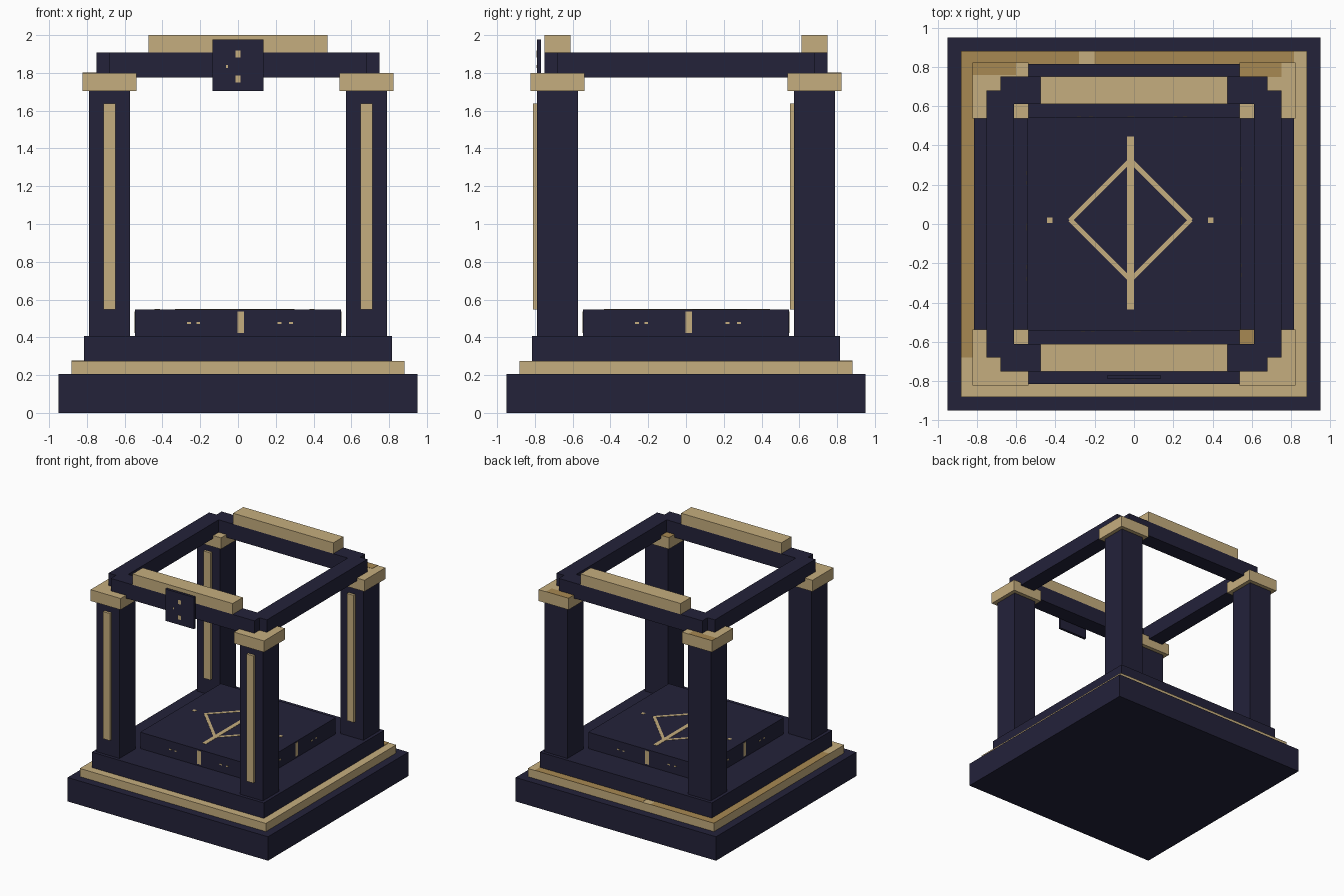
import bpy
from math import radians
from mathutils import Matrix, Vector

cube = bpy.data.objects.get("Cube")
if cube:
    bpy.data.objects.remove(cube, do_unlink=True)


def material(name, rgb):
    mat = bpy.data.materials.new(name)
    mat.use_nodes = True
    color = (*rgb, 1.0)
    mat.diffuse_color = color
    mat.node_tree.nodes["Principled BSDF"].inputs["Base Color"].default_value = color
    return mat


NAVY = material("midnight_navy", (0.017, 0.016, 0.042))
GOLD = material("pale_gold", (0.56, 0.42, 0.21))
BRONZE = material("aged_gold", (0.39, 0.25, 0.085))


def box(name, x, y, z, mat, angle=0, turn=0):
    """Box from (min, max) ranges; angle spins it in place, turn spins it about the z axis."""
    ranges = (x, y, z)
    centre = Vector([(a + b) / 2 for a, b in ranges])
    size = [b - a for a, b in ranges]
    bpy.ops.mesh.primitive_cube_add(size=1)
    obj = bpy.context.object
    obj.name = name
    matrix = (Matrix.Rotation(radians(turn), 4, "Z") @ Matrix.Translation(centre)
              @ Matrix.Rotation(radians(angle), 4, "Z") @ Matrix.Diagonal((*size, 1)))
    obj.data.transform(matrix)
    obj.data.materials.append(mat)
    return obj


def around(c, half):
    return (c - half, c + half)


# Stepped base and central altar
for name, half, z, mat in (
    ("base_slab", 0.95, (0, 0.205), NAVY),
    ("gold_tier", 0.882, (0.205, 0.275), GOLD),
    ("upper_step", 0.815, (0.275, 0.407), NAVY),
    ("altar", 0.545, (0.407, 0.547), NAVY),
):
    box(name, (-half, half), (-half, half), z, mat)

# Aged patches on the ledge of the gold tier
ledge = (0.274, 0.277)
box("ledge_patch_left", (-0.882, -0.815), (-0.68, 0.882), ledge, BRONZE)
box("ledge_patch_back", (-0.815, -0.28), (0.815, 0.882), ledge, BRONZE)
box("ledge_patch_back", (-0.2, 0.815), (0.815, 0.882), ledge, BRONZE)

# Pillars with front inlay strips and capitals
P = 0.68
for sx, side in ((-1, "right"), (1, "left")):
    for sy, end in ((-1, "front"), (1, "back")):
        x, y = sx * P, sy * P
        tag = f"{end}_{side}"
        box(f"pillar_{tag}", around(x, 0.108), around(y, 0.108), (0.407, 1.705), NAVY)
        box(f"inlay_{tag}", around(x, 0.032), (y - 0.13, y - 0.107), (0.547, 1.637), GOLD)
        box(f"capital_{tag}", around(x, 0.142), around(y, 0.142), (1.703, 1.8), GOLD)

# Aged patches on the capitals
cap_top = (1.799, 1.802)
box("capital_patch_back_left", (0.538, 0.75), (0.748, 0.822), cap_top, BRONZE)
box("capital_patch_back_right", (-0.822, -0.6), (0.76, 0.822), cap_top, BRONZE)
box("capital_patch_front_left", (0.538, 0.612), (-0.612, -0.538), cap_top, BRONZE)

# Ring of roof beams
for i, name in enumerate(("front", "left", "back", "right")):
    box(f"beam_{name}", (-P, P), (-0.75, -0.612), (1.775, 1.907), NAVY, turn=90 * i)

# Gold crests on the front and back beams
for name, turn in (("front", 0), ("back", 180)):
    box(f"crest_{name}", (-0.475, 0.475), (-0.75, -0.612), (1.907, 2.0), GOLD, turn=turn)

# Front plaque with small marks
box("plaque", (-0.136, 0.136), (-0.79, -0.768), (1.705, 1.977), NAVY)
for x, z, w, h in ((0, 1.9, 0.012, 0.018), (0, 1.768, 0.012, 0.018), (-0.058, 1.833, 0.006, 0.008)):
    box("plaque_mark", around(x, w), (-0.792, -0.789), around(z, h), GOLD)

# Emblem on the altar top: a diamond, a long bar and two dots
top = (0.546, 0.549)
cx, cy, r = -0.018, 0.02, 0.305
box("emblem_bar", around(cx, 0.018), (-0.435, 0.445), top, GOLD)
for sx in (-1, 1):
    box("emblem_dot", around(cx + sx * 0.41, 0.014), around(cy, 0.014), top, GOLD)
    for sy in (-1, 1):
        box("emblem_diamond_side", around(cx + sx * r / 2, r * 0.72),
            around(cy + sy * r / 2, 0.012), top, GOLD, angle=-45 * sx * sy)

# Marks on the four altar sides
for i in range(4):
    face = (-0.548, -0.544)
    box("altar_side_bar", around(0.015, 0.018), face, (0.422, 0.537), GOLD, turn=90 * i)
    for x in (-0.26, -0.21, 0.22, 0.28):
        box("altar_side_dash", around(x, 0.01), face, around(0.475, 0.005), GOLD, turn=90 * i)
